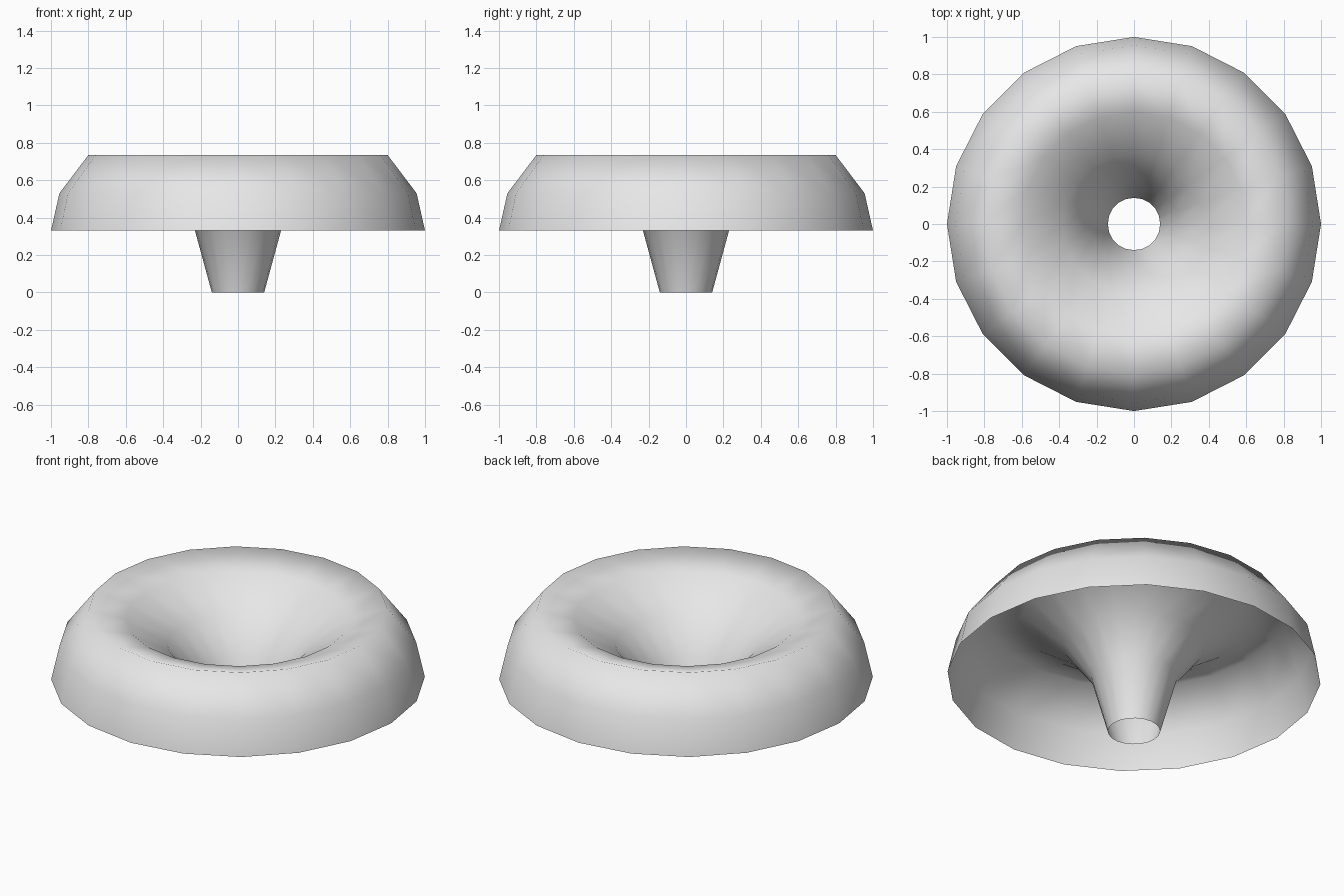
import bpy
import bmesh
from math import tau

SEGMENTS = 20

# Remove the default cube
cube = bpy.data.objects.get("Cube")
if cube:
    bpy.data.objects.remove(cube, do_unlink=True)

# Plain grey material
grey = bpy.data.materials.new("light_grey")
grey.use_nodes = True
colour = (0.8, 0.8, 0.8, 1)
grey.diffuse_color = colour
grey.node_tree.nodes["Principled BSDF"].inputs["Base Color"].default_value = colour

# Half section (radius, height): spout, flared funnel, rounded lip, outer skirt
profile = [
    (0.14, 0), (0.23, 0.33), (0.38, 0.53), (0.6, 0.68),
    (0.8, 0.735), (0.955, 0.53), (1, 0.33),
]

# Spin the open section round the vertical axis into a thin shell
bm = bmesh.new()
verts = [bm.verts.new((r, 0, z)) for r, z in profile]
edges = [bm.edges.new(pair) for pair in zip(verts, verts[1:])]
bmesh.ops.spin(bm, geom=verts + edges, cent=(0, 0, 0), axis=(0, 0, 1),
               angle=tau, steps=SEGMENTS, use_merge=False)
bmesh.ops.remove_doubles(bm, verts=bm.verts, dist=0.001)

# Face the funnel and the skirt upward and outward
bm.normal_update()
if sum(f.normal.z for f in bm.faces) < 0:
    bmesh.ops.reverse_faces(bm, faces=bm.faces)
for face in bm.faces:
    face.smooth = True

mesh = bpy.data.meshes.new("funnel_shell")
bm.to_mesh(mesh)
bm.free()
mesh.materials.append(grey)
shell = bpy.data.objects.new("funnel_shell", mesh)
bpy.context.collection.objects.link(shell)
